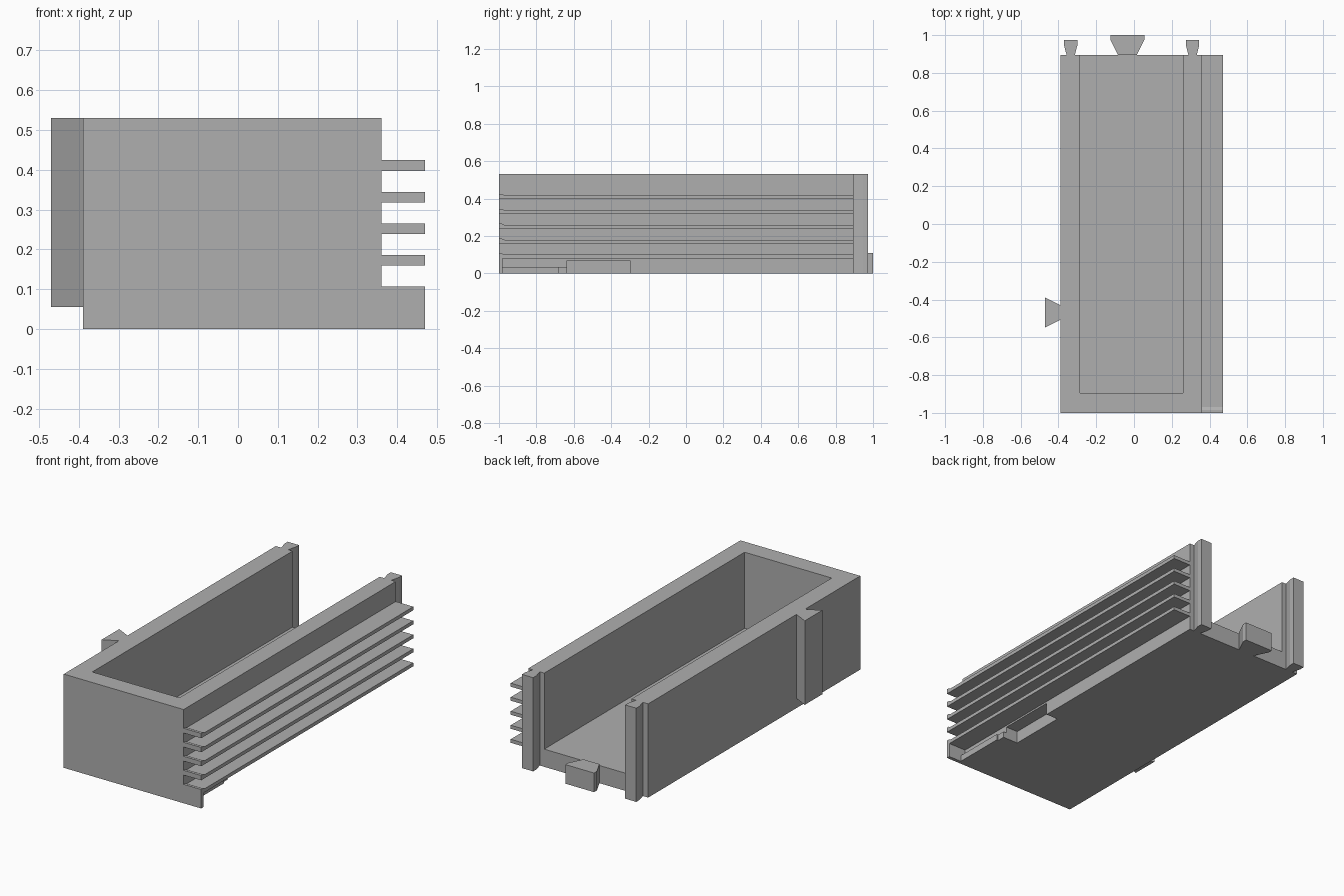
import bpy
import bmesh
from mathutils import Vector

old = bpy.data.objects.get("Cube")
if old:
    bpy.data.objects.remove(old, do_unlink=True)

grey = bpy.data.materials.new("plain_grey")
grey.use_nodes = True
COLOUR = (0.43, 0.43, 0.43, 1)
grey.diffuse_color = COLOUR
grey.node_tree.nodes["Principled BSDF"].inputs["Base Color"].default_value = COLOUR


def prism(name, outline, lo, hi, axis="z"):
    """Extrude an outline: xy points along z, or yz points along x."""
    bm = bmesh.new()
    place = (lambda p: (p[0], p[1], lo)) if axis == "z" else (lambda p: (lo, p[0], p[1]))
    move = Vector((0, 0, hi - lo)) if axis == "z" else Vector((hi - lo, 0, 0))
    face = bm.faces.new([bm.verts.new(place(p)) for p in outline])
    grown = bmesh.ops.extrude_face_region(bm, geom=[face], use_keep_orig=True)
    top = [v for v in grown["geom"] if isinstance(v, bmesh.types.BMVert)]
    bmesh.ops.translate(bm, vec=move, verts=top)
    bmesh.ops.recalc_face_normals(bm, faces=bm.faces)
    mesh = bpy.data.meshes.new(name)
    bm.to_mesh(mesh)
    bm.free()
    mesh.materials.append(grey)
    obj = bpy.data.objects.new(name, mesh)
    bpy.context.collection.objects.link(obj)
    return obj


def rect(x0, x1, y0, y1):
    return [(x0, y0), (x1, y0), (x1, y1), (x0, y1)]


LEFT, RIGHT, FIN = -0.39, 0.36, 0.47
FRONT, BACK = -1.0, 0.895
FLOOR, TOP = 0.1, 0.53
IN_L, IN_R, IN_F = -0.285, 0.26, -0.895

# Base slab, with a notch cut into its finned side
NOTCH_F, NOTCH_B, NOTCH_X, NOTCH_Z = -0.635, -0.3, 0.285, 0.07
prism("base", [(LEFT, FRONT), (RIGHT, FRONT), (RIGHT, NOTCH_F), (NOTCH_X, NOTCH_F),
               (NOTCH_X, NOTCH_B), (RIGHT, NOTCH_B), (RIGHT, BACK), (LEFT, BACK)],
      0, NOTCH_Z)
prism("floor", rect(LEFT, RIGHT, FRONT, BACK), NOTCH_Z, FLOOR)

# Walls around the trough, open at the back
prism("walls", [(LEFT, FRONT), (RIGHT, FRONT), (RIGHT, BACK), (IN_R, BACK),
                (IN_R, IN_F), (IN_L, IN_F), (IN_L, BACK), (LEFT, BACK)], FLOOR, TOP)

# Side fins, each with a small raised lip at the front
for i in range(5):
    z = 0.08 + i * 0.0793
    prism(f"fin_{i + 1}", [(FRONT, z), (BACK, z), (BACK, z + 0.02), (-0.97, z + 0.02),
                           (-0.985, z + 0.027), (FRONT, z + 0.027)], RIGHT, FIN, "x")

# Front plate closing the space under the lowest fin, and the low rail behind it
prism("front_plate", rect(RIGHT, FIN, FRONT, -0.98), 0, 0.08)
prism("low_rail", rect(RIGHT, 0.39, -0.98, -0.68), 0, 0.035)
prism("rail_step", rect(RIGHT, 0.38, -0.68, NOTCH_F), 0, 0.035)


def back_dovetail(name, x, neck, head, mid, end, height):
    prism(name, [(x - neck, BACK), (x + neck, BACK), (x + head, mid), (x + head, end),
                 (x - head, end), (x - head, mid)], 0, height)


# Dovetail connectors
back_dovetail("floor_dovetail", -0.035, 0.05, 0.09, 0.975, 1.0, 0.108)
for name, x in (("right_post", -0.335), ("left_post", 0.31)):
    back_dovetail(name, x, 0.022, 0.035, 0.945, 0.973, TOP)
prism("side_dovetail", [(LEFT, -0.43), (-0.47, -0.39), (-0.47, -0.547), (LEFT, -0.507)],
      0.055, TOP)
